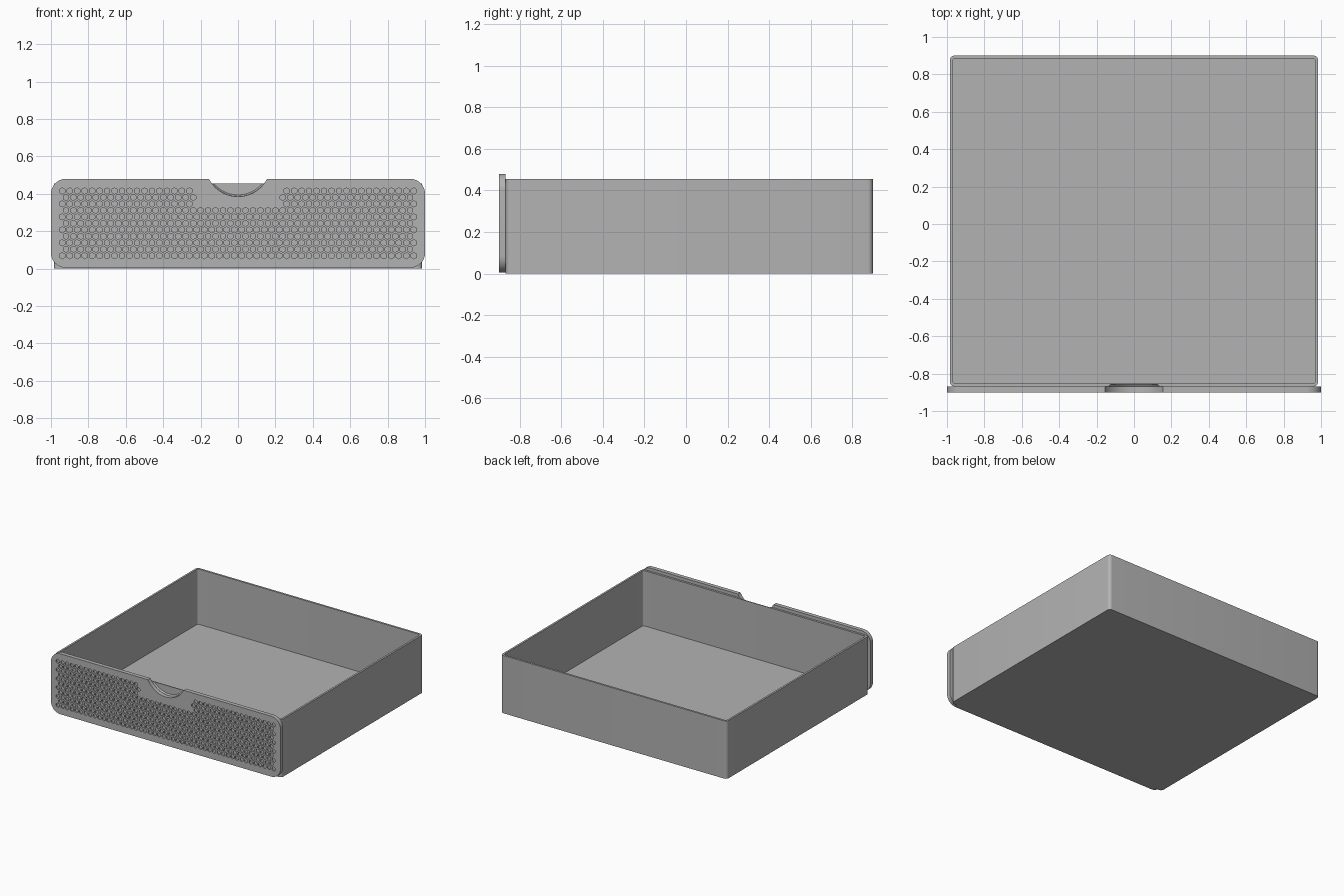
import bpy, bmesh, math
from mathutils import Matrix, Vector

if "Cube" in bpy.data.objects:
    bpy.data.objects.remove(bpy.data.objects["Cube"])

grey = bpy.data.materials.new("plain grey")
grey.use_nodes = True
colour = (0.45, 0.45, 0.45, 1)
grey.diffuse_color = colour
grey.node_tree.nodes["Principled BSDF"].inputs["Base Color"].default_value = colour


def finish(bm, name):
    bmesh.ops.recalc_face_normals(bm, faces=bm.faces)
    mesh = bpy.data.meshes.new(name)
    bm.to_mesh(mesh)
    bm.free()
    mesh.materials.append(grey)
    obj = bpy.data.objects.new(name, mesh)
    bpy.context.collection.objects.link(obj)
    return obj


def rounded_box(name, low, high, axis, radius):
    """Box whose four edges along the given axis are rounded."""
    low, high = Vector(low), Vector(high)
    bm = bmesh.new()
    bmesh.ops.create_cube(bm, size=1)
    bmesh.ops.scale(bm, vec=high - low, verts=bm.verts)
    bmesh.ops.translate(bm, vec=(low + high) / 2, verts=bm.verts)
    edges = [e for e in bm.edges
             if abs((e.verts[0].co - e.verts[1].co).normalized()[axis]) > 0.9]
    bmesh.ops.bevel(bm, geom=edges, offset=radius, segments=8,
                    profile=0.5, affect='EDGES')
    return finish(bm, name)


def add_prism(bm, x, z, y0, y1, r0, r1, sides):
    """Prism or cone along y, from radius r0 at y0 to r1 at y1."""
    matrix = (Matrix.Translation((x, (y0 + y1) / 2, z))
              @ Matrix.Rotation(-math.pi / 2, 4, 'X'))
    bmesh.ops.create_cone(bm, cap_ends=True, segments=sides, radius1=r0,
                          radius2=r1, depth=y1 - y0, matrix=matrix)


def cut(target, cutter):
    mod = target.modifiers.new("cut", 'BOOLEAN')
    mod.operation = 'DIFFERENCE'
    mod.solver = 'EXACT'
    mod.object = cutter
    bpy.context.view_layer.objects.active = target
    bpy.ops.object.modifier_apply(modifier=mod.name)
    bpy.data.objects.remove(cutter)


FRONT, JOIN = -0.9, -0.868
NOTCH_Z, NOTCH_R = 0.559, 0.174

# Open tray
tray = rounded_box("drawer_tray", (-0.985, JOIN, 0), (0.985, 0.9, 0.455), 2, 0.025)
cut(tray, rounded_box("tray_hollow", (-0.97, -0.852, 0.02), (0.97, 0.884, 0.6), 2, 0.012))

# Shallow finger scoop in the tray wall behind the notch
bm = bmesh.new()
add_prism(bm, 0, NOTCH_Z, JOIN - 0.002, -0.858, NOTCH_R, 0.165, 64)
cut(tray, finish(bm, "scoop_cutter"))

# Front panel with a finger notch
panel = rounded_box("front_panel", (-1, FRONT, 0.004), (1, JOIN, 0.48), 1, 0.08)
bm = bmesh.new()
add_prism(bm, 0, NOTCH_Z, FRONT - 0.05, JOIN + 0.05, NOTCH_R, NOTCH_R, 64)
cut(panel, finish(bm, "notch_cutter"))

# Honeycomb of shallow pits, leaving a border and a plain patch by the notch
bm = bmesh.new()
pitch = 0.04
row_step = pitch * math.sqrt(3) / 2
for row in range(-6, 7):
    z = 0.242 + row * row_step
    for col in range(-25, 26):
        x = (col + 0.5 * (row % 2)) * pitch
        inside = abs(x) < 0.955 and abs(z - 0.242) < 0.2
        corner = max(abs(x) - 0.92, 0) + max(abs(z - 0.242) - 0.158, 0) > 0.05
        by_notch = abs(x) < 0.225 and z > 0.335
        if inside and not corner and not by_notch:
            add_prism(bm, x, z, FRONT - 0.01, FRONT + 0.01, 0.0165, 0.0165, 6)
cut(panel, finish(bm, "pit_cutter"))

# Smooth the rounded corners, keep the edges crisp
for obj in (tray, panel):
    bpy.ops.object.select_all(action='DESELECT')
    obj.select_set(True)
    bpy.context.view_layer.objects.active = obj
    bpy.ops.object.shade_smooth_by_angle(angle=math.radians(30))
